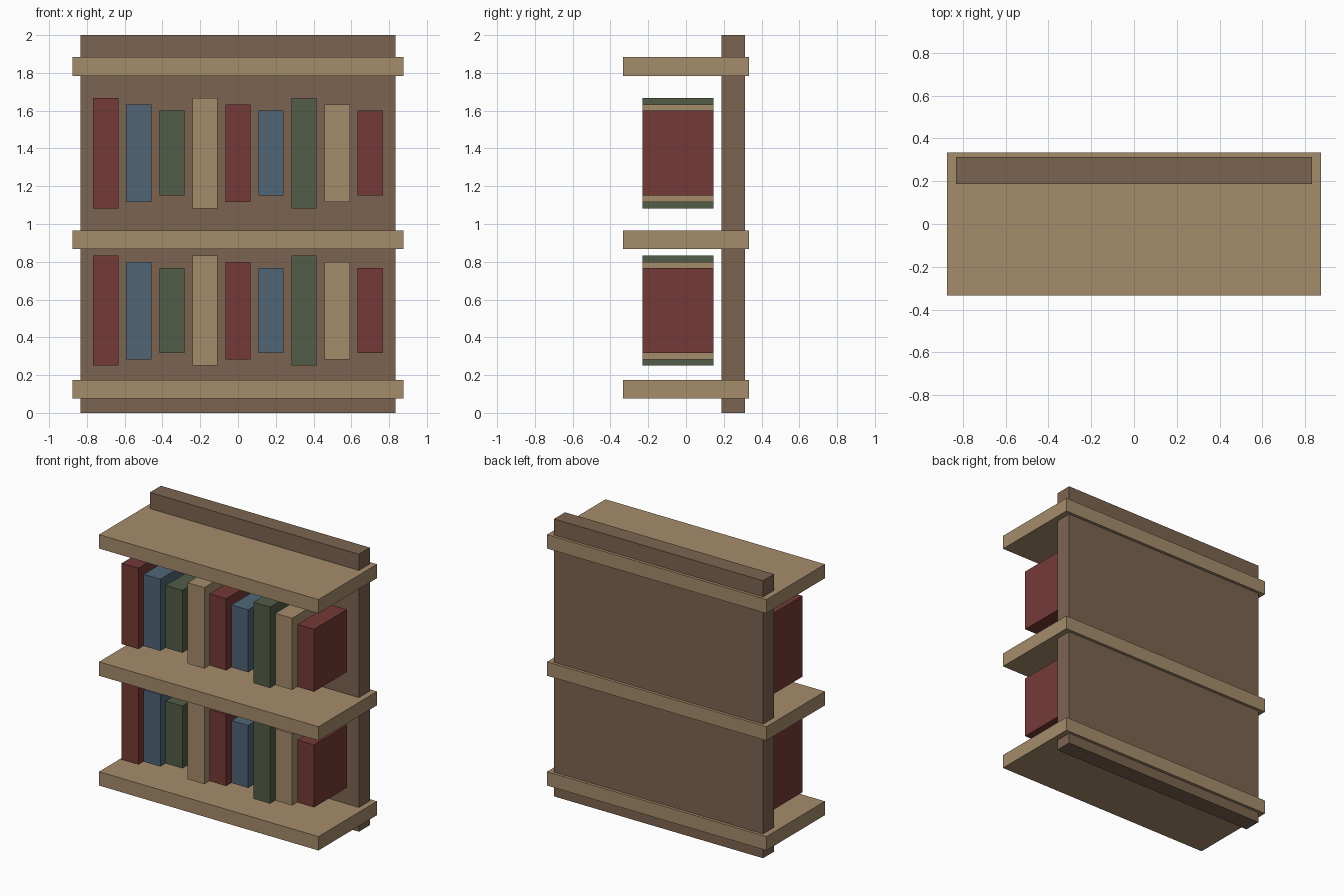
import bpy

if "Cube" in bpy.data.objects:
    bpy.data.objects.remove(bpy.data.objects["Cube"])

S = 1 / 1.2  # design units to final size


def srgb(r, g, b):
    return tuple(((c / 255 + 0.055) / 1.055) ** 2.4 for c in (r, g, b)) + (1.0,)


def material(name, rgb):
    m = bpy.data.materials.new(name)
    m.diffuse_color = srgb(*rgb)
    m.use_nodes = True
    m.node_tree.nodes["Principled BSDF"].inputs["Base Color"].default_value = m.diffuse_color
    return m


tan = material("light_wood", (165, 140, 107))
brown = material("dark_wood", (124, 100, 80))
red = material("red_cover", (116, 58, 54))
blue = material("blue_cover", (80, 101, 119))
green = material("green_cover", (82, 93, 71))


def box(name, size, centre, mat):
    bpy.ops.mesh.primitive_cube_add(size=1)
    ob = bpy.context.object
    ob.name = name
    for v in ob.data.vertices:
        v.co = [(v.co[i] * size[i] + centre[i]) * S for i in range(3)]
    ob.data.materials.append(mat)
    return ob


# Back panel
box("back_panel", (2.0, 0.15, 2.4), (0, 0.3, 1.2), brown)

# Three shelves
for i, z in enumerate((0.15, 1.1, 2.2)):
    box(f"shelf_{i + 1}", (2.1, 0.8, 0.12), (0, 0, z), tan)

# Two rows of books, cycling through four covers and three heights
covers = (red, blue, green, tan)
heights = (0.7, 0.62, 0.54)
for row, z in enumerate((0.65, 1.65)):
    for i in range(9):
        box(f"book_{row + 1}_{i + 1}", (0.16, 0.45, heights[i % 3]),
            ((i - 4) * 0.21, -0.05, z), covers[i % 4])
